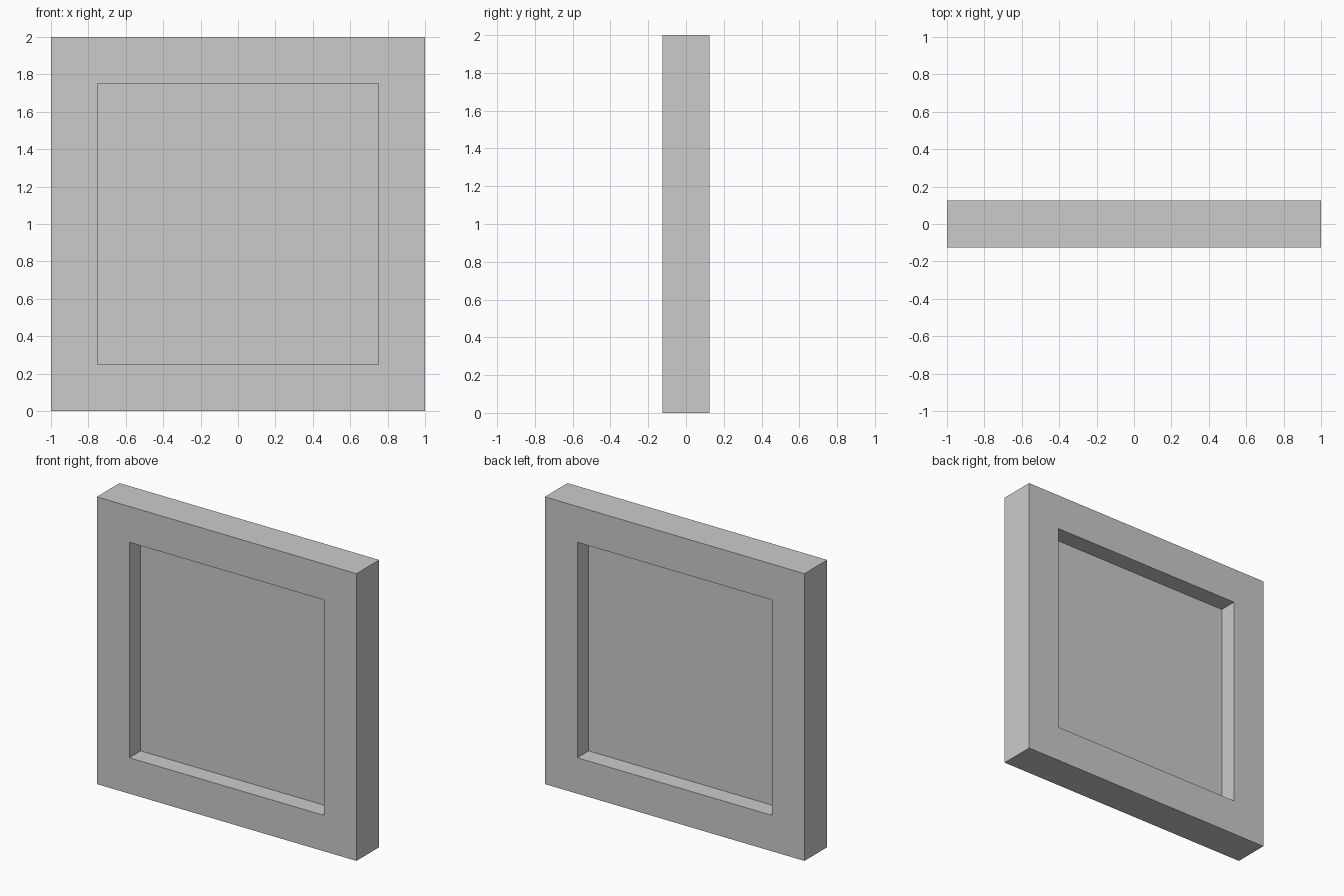
import bpy, bmesh

if "Cube" in bpy.data.objects:
    bpy.data.objects.remove(bpy.data.objects["Cube"])

OUTER, INNER, HALF_DEPTH, MID_Z = 1.0, 0.75, 0.125, 1.0


def finish(bm, name):
    mesh = bpy.data.meshes.new(name)
    bm.to_mesh(mesh)
    bm.free()
    obj = bpy.data.objects.new(name, mesh)
    bpy.context.collection.objects.link(obj)
    return obj


def square(bm, half, y):
    corners = [(-1, -1), (1, -1), (1, 1), (-1, 1)]
    return [bm.verts.new((sx * half, y, MID_Z + sz * half)) for sx, sz in corners]


# Square frame: a rectangular section carried round four corners
bm = bmesh.new()
section = [(OUTER, -HALF_DEPTH), (OUTER, HALF_DEPTH), (INNER, HALF_DEPTH), (INNER, -HALF_DEPTH)]
rings = [square(bm, half, y) for half, y in section]
for i in range(4):
    a, b = rings[i], rings[(i + 1) % 4]
    for j in range(4):
        k = (j + 1) % 4
        bm.faces.new((a[j], a[k], b[k], b[j]))
bmesh.ops.recalc_face_normals(bm, faces=bm.faces)
finish(bm, "window_frame")

# Thin pane, halfway through the frame depth
bm = bmesh.new()
bm.faces.new(square(bm, INNER, 0.0))
finish(bm, "pane")
